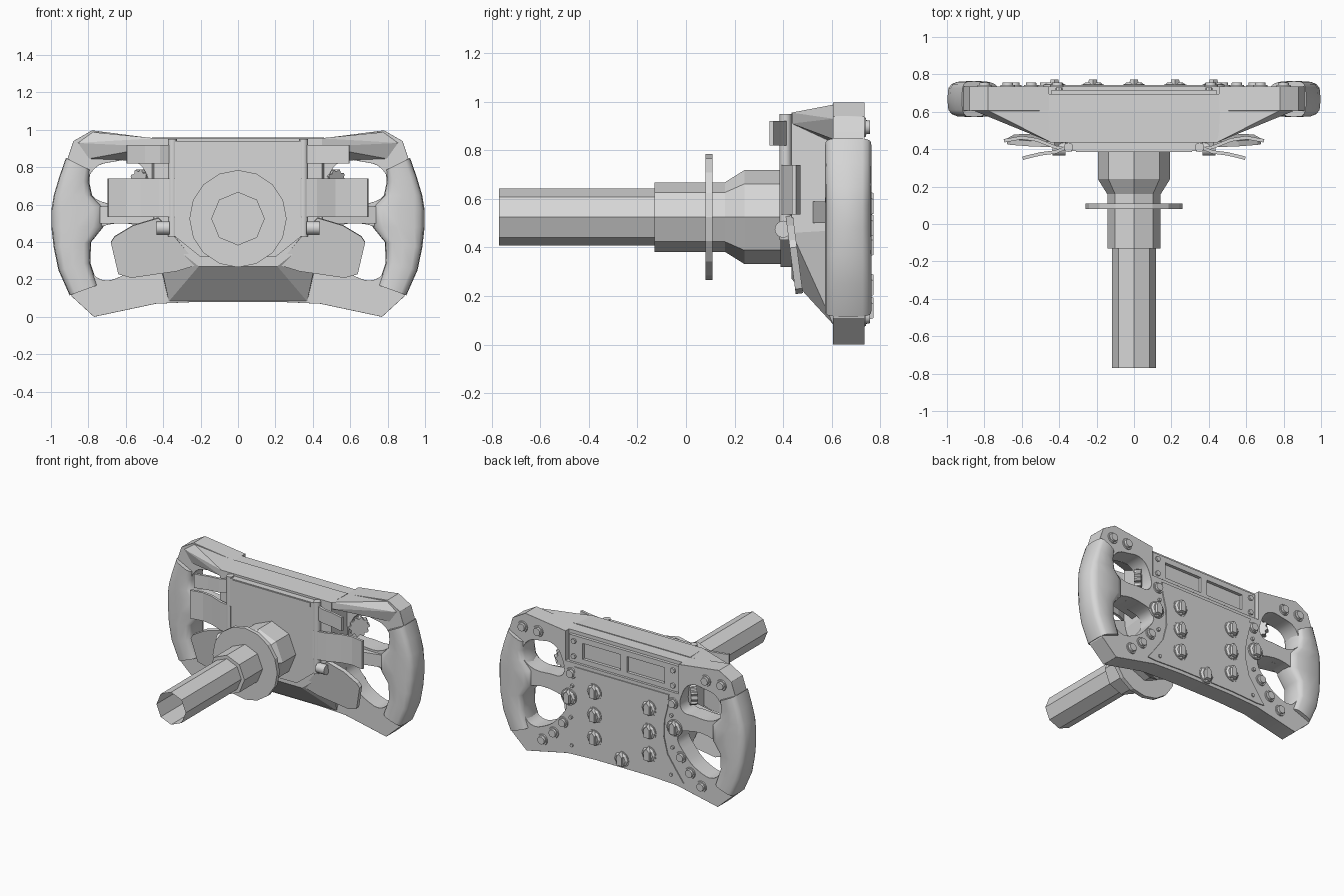
import bpy, bmesh, math
from mathutils import Vector

cube = bpy.data.objects.get("Cube")
if cube:
    bpy.data.objects.remove(cube, do_unlink=True)

GREY = (0.68, 0.68, 0.68, 1)
mat = bpy.data.materials.new("plain grey")
mat.use_nodes = True
mat.diffuse_color = GREY
mat.node_tree.nodes["Principled BSDF"].inputs["Base Color"].default_value = GREY
SIDES = (("left", 1), ("right", -1))


def finish(ob, name, smooth=None):
    ob.name = name
    ob.data.materials.clear()
    ob.data.materials.append(mat)
    bpy.ops.object.select_all(action='DESELECT')
    ob.select_set(True)
    bpy.context.view_layer.objects.active = ob
    if smooth:
        bpy.ops.object.shade_smooth_by_angle(angle=math.radians(smooth))
    return ob


def from_bmesh(bm, name, smooth=None):
    bmesh.ops.recalc_face_normals(bm, faces=bm.faces)
    me = bpy.data.meshes.new(name)
    bm.to_mesh(me)
    bm.free()
    ob = bpy.data.objects.new(name, me)
    bpy.context.collection.objects.link(ob)
    return finish(ob, name, smooth)


def cut_plate(name, outline, holes, y0, y1, edge=0.0, round_holes=True):
    """Flat plate in x-z with holes, reaching from y0 to y1."""
    cu = bpy.data.curves.new(name, 'CURVE')
    cu.dimensions, cu.fill_mode, cu.extrude = '2D', 'BOTH', (y1 - y0) / 2
    cu.resolution_u = 4
    for i, pts in enumerate([outline] + holes):
        if i and round_holes:
            sp = cu.splines.new('BEZIER')
            sp.bezier_points.add(len(pts) - 1)
            for b, (x, z) in zip(sp.bezier_points, pts):
                b.co = (x, z, 0)
                b.handle_left_type = b.handle_right_type = 'AUTO'
        else:
            sp = cu.splines.new('POLY')
            sp.points.add(len(pts) - 1)
            for p, (x, z) in zip(sp.points, pts):
                p.co = (x, z, 0, 1)
        sp.use_cyclic_u = True
    ob = bpy.data.objects.new(name, cu)
    bpy.context.collection.objects.link(ob)
    ob.rotation_euler.x = math.pi / 2
    ob.location.y = (y0 + y1) / 2
    finish(ob, name)
    bpy.ops.object.convert(target='MESH')
    ob = bpy.context.object
    bm = bmesh.new()
    bm.from_mesh(ob.data)
    bmesh.ops.remove_doubles(bm, verts=bm.verts, dist=0.0005)
    bmesh.ops.recalc_face_normals(bm, faces=bm.faces)
    bm.to_mesh(ob.data)
    bm.free()
    if edge:
        m = ob.modifiers.new("bevel", 'BEVEL')
        m.width, m.segments = edge, 1
        m.limit_method, m.angle_limit = 'ANGLE', math.radians(40)
    return finish(ob, name, 30)


def hull(name, pts):
    bm = bmesh.new()
    for p in pts:
        bm.verts.new(p)
    bmesh.ops.convex_hull(bm, input=bm.verts)
    bmesh.ops.dissolve_limit(bm, angle_limit=0.02, verts=bm.verts, edges=bm.edges)
    return from_bmesh(bm, name)


def box(name, x, y, z):
    return hull(name, [(a, b, c) for a in x for b in y for c in z])


def tube(name, front, back, y0, y1, x=0, z=0.525, n=8, fill='NGON', smooth=None):
    """Round part along y; front is its radius at y0, back at y1."""
    bpy.ops.mesh.primitive_cone_add(vertices=n, radius1=back, radius2=front, depth=y1 - y0,
                                    end_fill_type=fill, location=(x, (y0 + y1) / 2, z),
                                    rotation=(math.pi / 2, 0, 0))
    return finish(bpy.context.object, name, smooth)


def sheet(name, faces, thick):
    bm = bmesh.new()
    for f in faces:
        bm.faces.new([bm.verts.new(p) for p in f])
    bmesh.ops.remove_doubles(bm, verts=bm.verts, dist=0.0005)
    ob = from_bmesh(bm, name)
    m = ob.modifiers.new("thickness", 'SOLIDIFY')
    m.thickness, m.offset = thick, 0
    return ob


def mirrored(half):
    return half + [(-x, z) for x, z in reversed(half)]


# Steering column
tube("column_shaft", 0.118, 0.118, -0.77, -0.13, fill='NOTHING')
tube("column_sleeve", 0.143, 0.143, -0.13, 0.16)
tube("column_flare", 0.143, 0.193, 0.16, 0.24)
tube("column_hub", 0.193, 0.193, 0.24, 0.4)
tube("column_disc", 0.26, 0.26, 0.08, 0.11, n=16)

# Main frame with grip openings and a notch for the display
outline = mirrored([(0.455, 0.74), (0.455, 0.955), (0.78, 0.997), (0.88, 0.94),
                    (0.91, 0.85), (0.95, 0.7), (0.96, 0.5), (0.94, 0.3), (0.89, 0.11),
                    (0.77, 0), (0.44, 0.07), (0.22, 0.08)])
upper = [(0.48, 0.63), (0.58, 0.61), (0.74, 0.62), (0.8, 0.68), (0.77, 0.79), (0.66, 0.83),
         (0.55, 0.83), (0.485, 0.75)]
lower = [(0.45, 0.44), (0.54, 0.49), (0.74, 0.48), (0.83, 0.42), (0.8, 0.28), (0.735, 0.2),
         (0.62, 0.22), (0.51, 0.31)]
holes = [[(s * x, z) for x, z in h] for h in (upper, lower) for _, s in SIDES]
cut_plate("wheel_frame", outline, holes, 0.605, 0.735, edge=0.018)

# Housing behind the frame
front = mirrored([(0.45, 0.955), (0.45, 0.46), (0.21, 0.27)])
back = mirrored([(0.46, 0.96), (0.46, 0.47), (0.37, 0.082)])
hull("housing", [(x, 0.435, z) for x, z in front] + [(x, 0.607, z) for x, z in back])
plate = mirrored([(0.35, 0.94), (0.35, 0.44), (0.2, 0.32)])
hull("mounting_plate", [(x, y, z) for x, z in plate for y in (0.39, 0.44)])
box("mounting_plate_lip", (-0.31, 0.31), (0.385, 0.4), (0.905, 0.935))

# Rubber grips: rungs run from the inner edge to the outer edge
rungs = [(0.79, 0.785, 0.92, 0.85), (0.795, 0.72, 0.955, 0.75), (0.78, 0.65, 0.985, 0.65),
         (0.72, 0.59, 0.998, 0.57), (0.72, 0.48, 0.998, 0.48), (0.785, 0.4, 0.985, 0.37),
         (0.79, 0.29, 0.96, 0.25), (0.75, 0.17, 0.9, 0.115)]


def grip(name, s):
    bm = bmesh.new()
    rings = []
    for x0, z0, x1, z1 in rungs:
        mid = Vector((s * (x0 + x1) / 2, 0.668, (z0 + z1) / 2))
        across = Vector((s * (x1 - x0) / 2, 0, (z1 - z0) / 2))
        ring = []
        for i in range(16):
            c, d = (math.copysign(abs(t) ** 0.52, t) for t in
                    (math.cos(i * math.pi / 8), math.sin(i * math.pi / 8)))
            ring.append(bm.verts.new(mid + across * c + Vector((0, 0.096 * d, 0))))
        rings.append(ring)
    for a, b in zip(rings, rings[1:]):
        for i in range(16):
            j = (i + 1) % 16
            bm.faces.new((a[i], a[j], b[j], b[i]))
    bm.faces.new(rings[0])
    bm.faces.new(rings[-1])
    from_bmesh(bm, name, 50)


def thumbwheel(name, s):
    """Toothed disc turned half towards the middle of the wheel."""
    bm = bmesh.new()
    rim = []
    for i in range(40):
        r = 0.07 if i % 4 < 2 else 0.058
        rim.append(bm.verts.new((r * math.cos(i * math.pi / 20), 0, r * math.sin(i * math.pi / 20))))
    side = bm.faces.new(rim)
    new = bmesh.ops.extrude_face_region(bm, geom=[side])["geom"]
    bmesh.ops.translate(bm, vec=(0, 0.045, 0), verts=[g for g in new if isinstance(g, bmesh.types.BMVert)])
    ob = from_bmesh(bm, name)
    ob.location = (s * 0.53, 0.64, 0.72)
    ob.rotation_euler.z = s * math.pi / 4


paddle = [(0.425, 0.53), (0.56, 0.49), (0.66, 0.43), (0.68, 0.4), (0.64, 0.23), (0.57, 0.21),
          (0.33, 0.245), (0.215, 0.28), (0.33, 0.42)]


def strip(name, s, path, z0, z1):
    sheet(name, [[(s * a, b, z0), (s * c, d, z0), (s * c, d, z1), (s * a, b, z1)]
                 for (a, b), (c, d) in zip(path, path[1:])], 0.018)


for side, s in SIDES:
    grip(side + "_grip", s)
    thumbwheel(side + "_thumbwheel", s)
    # Arms tapering out of the housing
    hull(side + "_upper_arm", [(s * x, y, z) for x, y, z in (
        (0.44, 0.435, 0.91), (0.44, 0.435, 0.955), (0.8, 0.607, 0.845), (0.86, 0.607, 0.93),
        (0.78, 0.607, 0.988), (0.44, 0.607, 0.83), (0.44, 0.607, 0.955))])
    hull(side + "_spoke", [(s * x, y, z) for x, y in ((0.44, 0.52), (0.76, 0.6), (0.76, 0.68),
                                                      (0.44, 0.68)) for z in (0.5, 0.59)])
    # Paddles and their hinges
    strip(side + "_upper_paddle", s, [(0.36, 0.41), (0.42, 0.385), (0.5, 0.375), (0.595, 0.352)],
          0.82, 0.92)
    strip(side + "_middle_paddle", s, [(0.33, 0.395), (0.42, 0.41), (0.52, 0.45), (0.6, 0.462),
                                       (0.695, 0.445)], 0.535, 0.74)
    sheet(side + "_lower_paddle", [[(s * x, 0.425 + (0.53 - z) * 0.13, z) for x, z in paddle]], 0.03)
    bpy.ops.mesh.primitive_cylinder_add(vertices=12, radius=0.025, depth=0.52,
                                        location=(s * 0.35, 0.41, 0.69))
    finish(bpy.context.object, side + "_hinge_rod", 40)
    bpy.ops.mesh.primitive_cylinder_add(vertices=16, radius=0.035, depth=0.07,
                                        location=(s * 0.4, 0.4, 0.475),
                                        rotation=(0, math.pi / 2, 0))
    finish(bpy.context.object, side + "_paddle_pivot", 40)
    # Push buttons with collars
    for x, z in ((0.675, 0.895), (0.8, 0.895), (0.64, 0.115), (0.55, 0.19), (0.475, 0.285),
                 (0.41, 0.66)):
        tube(side + "_button_collar", 0.042, 0.038, 0.73, 0.742, s * x, z, 20, smooth=40)
        tube(side + "_button", 0.03, 0.027, 0.735, 0.757, s * x, z, 16, smooth=40)
    # Small screws
    for x, z in ((0.41, 0.34), (0.4, 0.14), (0.4, 0.57)):
        tube(side + "_screw", 0.014, 0.012, 0.73, 0.75, s * x, z, 8)

# Raised control panel
panel = mirrored([(0.38, 0.715), (0.37, 0.62), (0.345, 0.52), (0.34, 0.4), (0.37, 0.28),
                  (0.44, 0.18), (0.5, 0.1), (0.44, 0.095), (0.22, 0.105)])
cut_plate("control_panel", panel, [], 0.73, 0.742)

# Display set into the notch
box("display_block", (-0.46, 0.46), (0.6, 0.695), (0.72, 0.955))
surround = [(-0.44, 0.735), (0.44, 0.735), (0.44, 0.93), (-0.44, 0.93)]
screens = [[(s * a, z) for a, z in ((0.025, 0.775), (0.33, 0.775), (0.33, 0.89), (0.025, 0.89))]
           for _, s in SIDES]
cut_plate("display_surround", surround, screens, 0.69, 0.717, round_holes=False)
for x in (-0.4, 0.4):
    for z in (0.78, 0.89):
        tube("display_screw", 0.02, 0.018, 0.71, 0.73, x, z, 8)

# Rotary knobs with a pointer ridge
knobs = [(s * x, z) for x, z in ((0.22, 0.575), (0.22, 0.405), (0.22, 0.24), (0.425, 0.485))
         for _, s in SIDES] + [(0, 0.145)]
for x, z in knobs:
    tube("knob_base", 0.06, 0.06, 0.73, 0.746, x, z, 16, smooth=40)
    tube("knob_skirt", 0.055, 0.04, 0.745, 0.757, x, z, 8)
    hull("knob_ridge", [(x + a * k, y, z + b * k) for y, k in ((0.745, 1), (0.772, 0.8))
                        for a, b in ((-0.026, -0.045), (0.026, -0.045), (0.026, 0.03),
                                     (0, 0.06), (-0.026, 0.03))])
